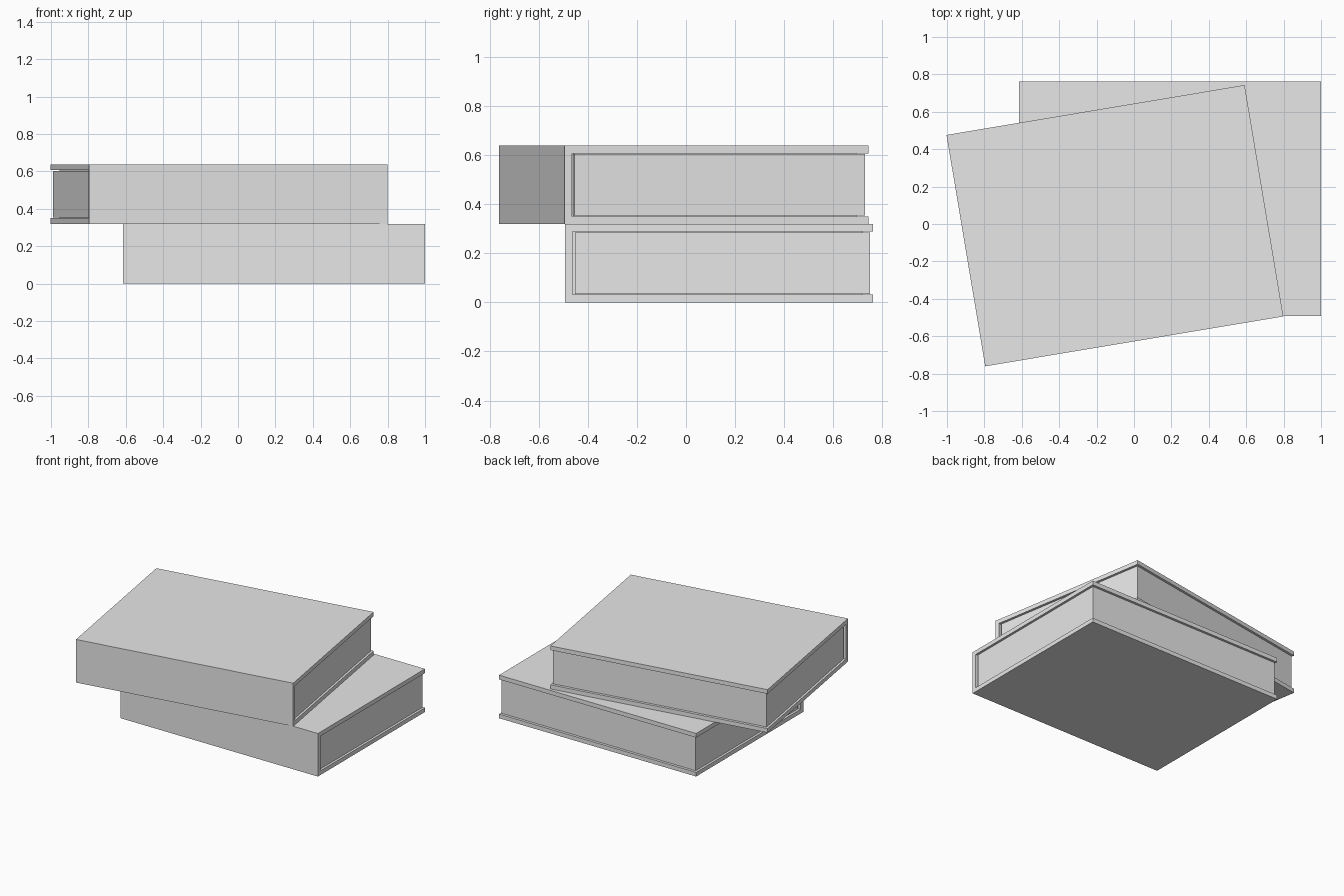
import bpy
from math import radians
from mathutils import Matrix, Vector

cube = bpy.data.objects.get("Cube")
if cube:
    bpy.data.objects.remove(cube, do_unlink=True)

# One plain grey for everything
grey = bpy.data.materials.new("plain_grey")
grey.use_nodes = True
grey.diffuse_color = (0.8, 0.8, 0.8, 1)
grey.node_tree.nodes["Principled BSDF"].inputs["Base Color"].default_value = (0.8, 0.8, 0.8, 1)

LENGTH, WIDTH, HEIGHT = 1.616, 1.254, 0.319
BOARD = 0.031      # cover thickness
INSET = 0.0125     # pages set back from the cover edges
GAP = 0.004        # groove between pages and boards
HINGE = 0.011      # groove between pages and spine
RECESS = 0.03      # groove depth


def extrude_profile(name, profile, half, place):
    """Extrude a closed (y, z) outline along x from -half to half."""
    n = len(profile)
    verts = [(x, y, z) for x in (-half, half) for y, z in profile]
    faces = [tuple(range(n))[::-1], tuple(range(n, 2 * n))]
    faces += [(i, (i + 1) % n, (i + 1) % n + n, i + n) for i in range(n)]
    mesh = bpy.data.meshes.new(name)
    mesh.from_pydata(verts, [], faces)
    mesh.materials.append(grey)
    obj = bpy.data.objects.new(name, mesh)
    obj.matrix_world = place
    bpy.context.collection.objects.link(obj)
    return obj


def rectangle(y0, y1, z0, z1):
    return [(y0, z0), (y1, z0), (y1, z1), (y0, z1)]


def book(prefix, centre, angle):
    place = Matrix.Translation(Vector(centre)) @ Matrix.Rotation(radians(angle), 4, "Z")
    front, back = -WIDTH / 2, WIDTH / 2
    spine, low, high = front + BOARD, BOARD, HEIGHT - BOARD
    # Cover: two boards joined by the spine
    extrude_profile(prefix + "_cover", [
        (front, 0), (back, 0), (back, low), (spine, low),
        (spine, high), (back, high), (back, HEIGHT), (front, HEIGHT)],
        LENGTH / 2, place)
    # Page block
    extrude_profile(prefix + "_pages",
                    rectangle(spine + HINGE, back - INSET, low + GAP, high - GAP),
                    LENGTH / 2 - INSET, place)
    # Recessed binding that closes the grooves
    extrude_profile(prefix + "_binding",
                    rectangle(spine, back - INSET - RECESS, low, high),
                    LENGTH / 2 - INSET - RECESS, place)


book("lower_book", (0.192, 0.134, 0), 0)
book("upper_book", (-0.102, -0.009, HEIGHT), 9.5)
